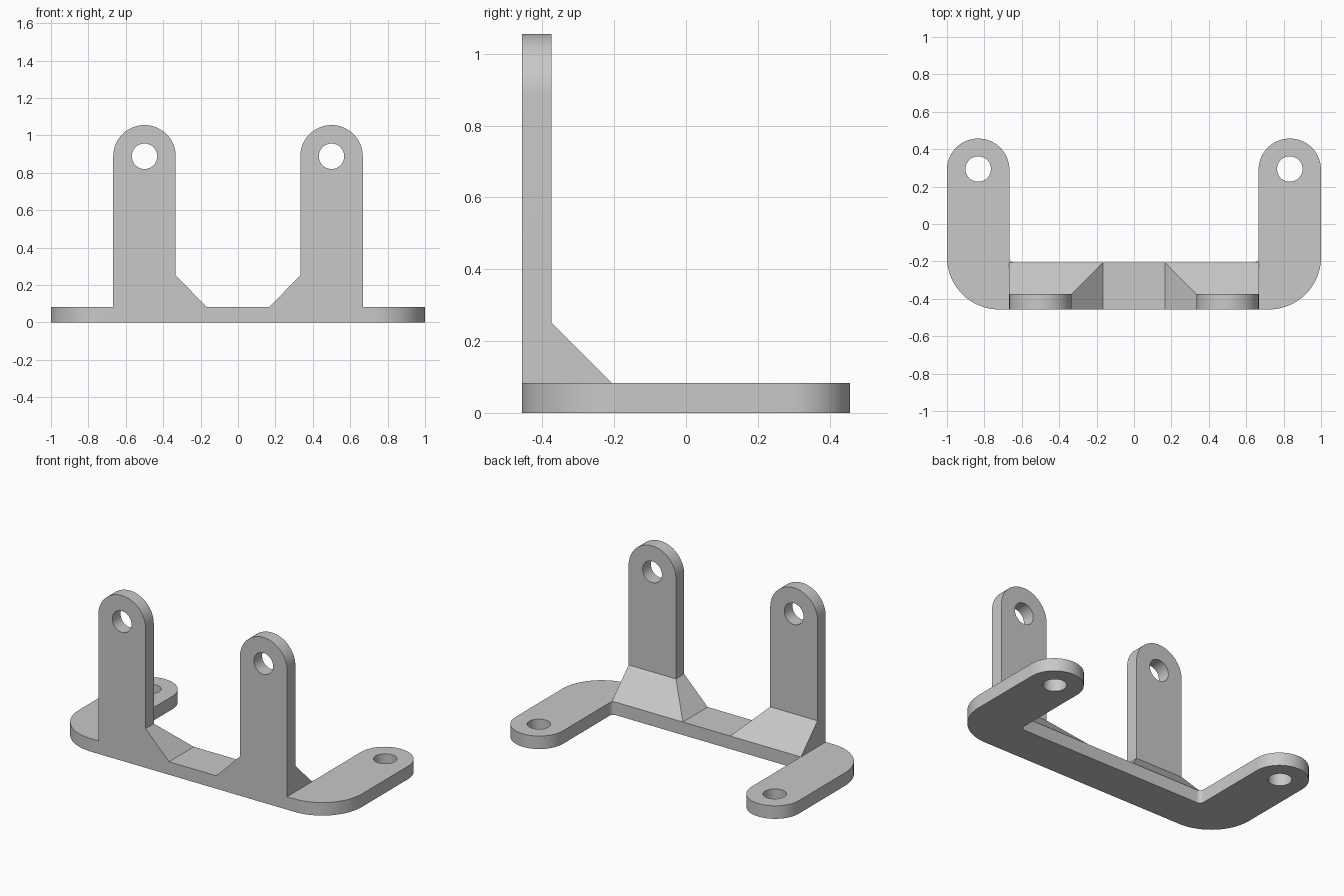
import bpy, bmesh
from math import sin, cos, pi, radians
from mathutils import Vector, Matrix

cube = bpy.data.objects.get("Cube")
if cube:
    bpy.data.objects.remove(cube, do_unlink=True)

grey = bpy.data.materials.new("plain grey")
grey.use_nodes = True
grey.diffuse_color = (0.58, 0.58, 0.58, 1)
grey.node_tree.nodes["Principled BSDF"].inputs["Base Color"].default_value = grey.diffuse_color

T = 0.083                     # plate thickness
FRONT, BACK = -0.457, -0.207  # crossbar front and back edges
R = 0.167                     # rounded tab radius
HOLE = 0.068


def make_object(name, bm):
    bmesh.ops.recalc_face_normals(bm, faces=bm.faces)
    mesh = bpy.data.meshes.new(name)
    bm.to_mesh(mesh)
    bm.free()
    mesh.materials.append(grey)
    obj = bpy.data.objects.new(name, mesh)
    bpy.context.collection.objects.link(obj)
    return obj


def arc(cx, cy, r, start, end, steps):
    angles = [radians(start + (end - start) * i / steps) for i in range(steps + 1)]
    return [(cx + r * cos(a), cy + r * sin(a)) for a in angles]


def prism(name, outline, place, along):
    bm = bmesh.new()
    face = bm.faces.new([bm.verts.new(place(u, v)) for u, v in outline])
    moved = bmesh.ops.extrude_face_region(bm, geom=[face])["geom"]
    verts = [g for g in moved if isinstance(g, bmesh.types.BMVert)]
    bmesh.ops.translate(bm, verts=verts, vec=along)
    return make_object(name, bm)


def combine(target, other, operation):
    mod = target.modifiers.new(operation.title(), "BOOLEAN")
    mod.operation, mod.object, mod.solver = operation, other, "EXACT"
    bpy.context.view_layer.objects.active = target
    bpy.ops.object.modifier_apply(modifier=mod.name)
    bpy.data.objects.remove(other, do_unlink=True)


def drill(target, centre, rotation):
    bm = bmesh.new()
    bmesh.ops.create_cone(bm, cap_ends=True, segments=48, radius1=HOLE, radius2=HOLE,
                          depth=0.4, matrix=Matrix.Translation(centre) @ rotation)
    combine(target, make_object("hole_cutter", bm), "DIFFERENCE")


# U-shaped base plate: right half of the outline, then its mirror
CORNER, FILLET, TAB_Y = 0.28, 0.027, 0.29
half = arc(1 - CORNER, FRONT + CORNER, CORNER, -90, 0, 20)
half += arc(1 - R, TAB_Y, R, 0, 180, 40)
half += arc(1 - 2 * R - FILLET, BACK + FILLET, FILLET, 0, -90, 6)
outline = half + [(-x, y) for x, y in reversed(half)]
bracket = prism("bracket", outline, lambda u, v: (u, v, 0), (0, 0, T))

TAB_X, TAB_Z = 0.5, 0.888
for side in (-1, 1):
    # Upright tab
    tab = arc(side * TAB_X, TAB_Z, R, 0, 180, 40)
    tab += [(side * TAB_X - R, 0.02), (side * TAB_X + R, 0.02)]
    upright = prism("upright", tab, lambda u, v: (u, FRONT, v), (0, T, 0))
    combine(bracket, upright, "UNION")

    # Hipped gusset sloping inward and backward
    bm = bmesh.new()
    for z, inner, rear in ((0.02, 0.167, BACK), (T, 0.167, BACK), (0.25, 0.333, FRONT + T)):
        for x in (inner, TAB_X + R):
            for y in (FRONT, rear):
                bm.verts.new((side * x, y, z))
    bmesh.ops.convex_hull(bm, input=bm.verts)
    combine(bracket, make_object("gusset", bm), "UNION")

    # Bolt holes
    drill(bracket, Vector((side * (1 - R), TAB_Y + 0.004, 0)), Matrix())
    drill(bracket, Vector((side * TAB_X, FRONT, TAB_Z)), Matrix.Rotation(pi / 2, 4, "X"))

# Clean up flat faces and shade
bm = bmesh.new()
bm.from_mesh(bracket.data)
bmesh.ops.remove_doubles(bm, verts=bm.verts, dist=0.0002)
bmesh.ops.dissolve_limit(bm, angle_limit=radians(0.5), verts=bm.verts, edges=bm.edges)
bm.to_mesh(bracket.data)
bm.free()
bpy.ops.object.select_all(action="DESELECT")
bracket.select_set(True)
bpy.context.view_layer.objects.active = bracket
bpy.ops.object.shade_smooth_by_angle(angle=radians(30))
